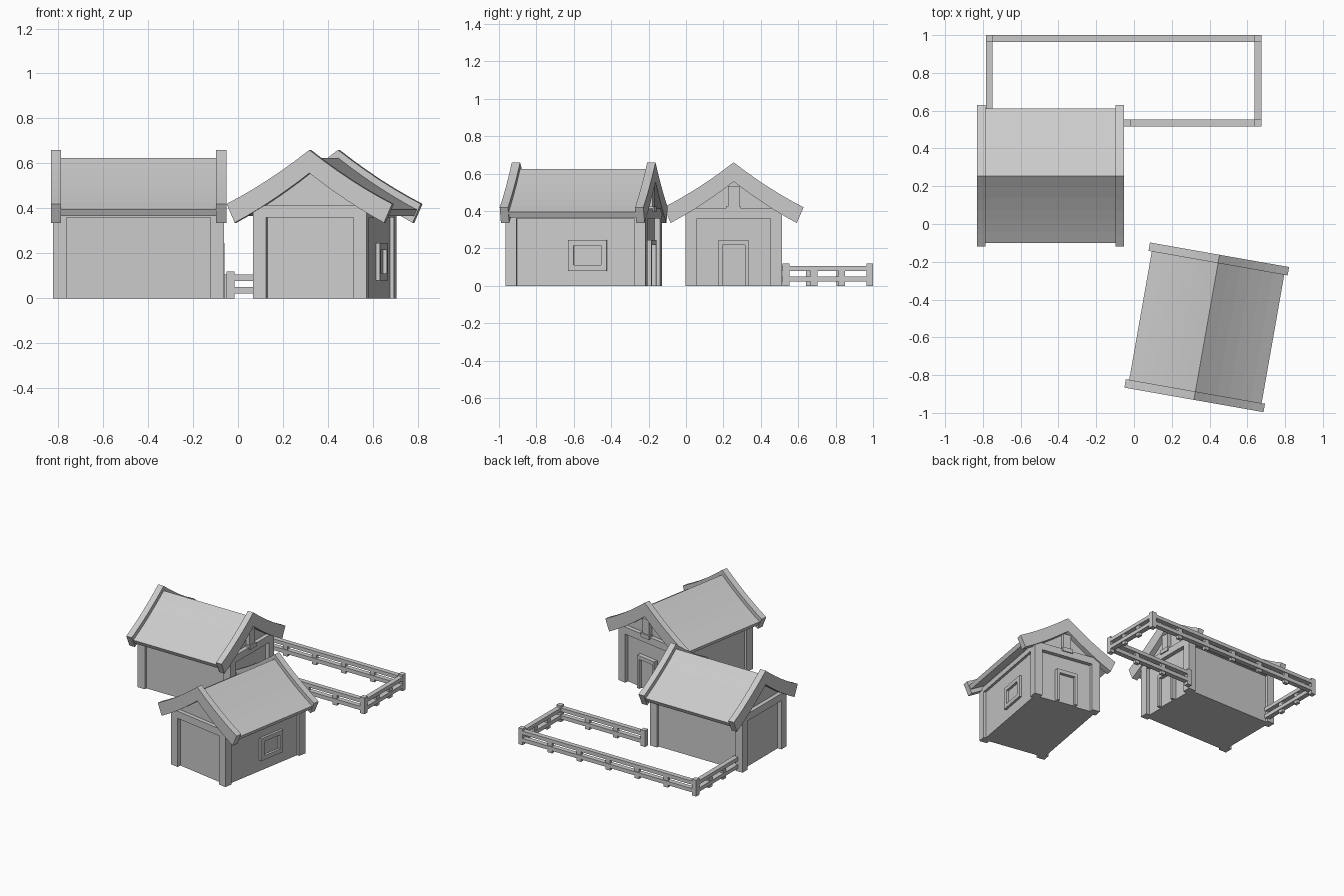
import bpy, bmesh
from math import radians
from mathutils import Matrix, Vector

if "Cube" in bpy.data.objects:
    bpy.data.objects.remove(bpy.data.objects["Cube"])

IDENT = Matrix.Identity(4)


def prism(name, profile, y0, y1, mat=IDENT):
    """Extrude an xz outline from y0 to y1."""
    bm = bmesh.new()
    face = bm.faces.new([bm.verts.new((x, y0, z)) for x, z in profile])
    res = bmesh.ops.extrude_face_region(bm, geom=[face])
    moved = [v for v in res["geom"] if isinstance(v, bmesh.types.BMVert)]
    bmesh.ops.translate(bm, vec=(0, y1 - y0, 0), verts=moved)
    bmesh.ops.recalc_face_normals(bm, faces=bm.faces)
    bm.transform(mat)
    me = bpy.data.meshes.new(name)
    bm.to_mesh(me)
    bm.free()
    ob = bpy.data.objects.new(name, me)
    bpy.context.collection.objects.link(ob)
    return ob


def box(name, x0, x1, y0, y1, z0, z1, mat=IDENT):
    return prism(name, [(x0, z0), (x1, z0), (x1, z1), (x0, z1)], y0, y1, mat)


def slope(top, half, n=6):
    """Swept roof line from the left eave over the ridge to the right eave."""
    ds = [half * i / n for i in range(-n, n + 1)]
    return [(d, top - 0.777 * abs(d) + 0.36 * d * d) for d in ds]


def band(top, half_top, under, half_under):
    return slope(top, half_top) + slope(under, half_under)[::-1]


def house(name, mat, window):
    hw, hl, post = 0.257, 0.38, 0.06
    # walls with gables, set back behind the corner posts
    wall = hw - 0.018
    body = [(-wall, 0)] + slope(0.61, wall) + [(wall, 0)]
    prism(name + "_walls", body, -hl + 0.03, hl - 0.03, mat)
    # corner posts
    for sx in (-1, 1):
        for sy in (-1, 1):
            xs = sorted((sx * hw, sx * (hw - post)))
            ys = sorted((sy * hl, sy * (hl - post)))
            box(name + "_corner_post", *xs, *ys, 0, 0.40, mat)
        # side beams under the eaves
        xs = sorted((sx * hw, sx * (hw - post)))
        box(name + "_side_beam", *xs, -hl, hl, 0.36, 0.40, mat)
    # gable tie beams and curved barge boards
    for sy in (-1, 1):
        ys = sorted((sy * hl, sy * (hl - 0.05)))
        box(name + "_tie_beam", -hw, hw, *ys, 0.36, 0.413, mat)
        ys = sorted((sy * 0.39, sy * 0.345))
        prism(name + "_barge_board", band(0.66, 0.374, 0.557, 0.337), *ys, mat)
    # roof
    prism(name + "_roof", band(0.625, 0.356, 0.59, 0.343), -0.36, 0.36, mat)
    # door with frame
    for sx in (-1, 1):
        xs = sorted((sx * 0.08, sx * 0.06))
        box(name + "_door_jamb", *xs, 0.34, 0.382, 0, 0.245, mat)
    box(name + "_door_lintel", -0.06, 0.06, 0.34, 0.382, 0.218, 0.245, mat)
    box(name + "_door", -0.06, 0.06, 0.34, 0.358, 0, 0.218, mat)
    # short king post with foot above the door
    box(name + "_king_post", -0.03, 0.03, 0.34, 0.38, 0.41, 0.535, mat)
    box(name + "_king_post_foot", -0.04, 0.04, 0.34, 0.388, 0.395, 0.425, mat)
    # window frame on the side wall
    if window:
        a, b, x0, x1 = -0.04, 0.17, wall - 0.01, hw
        box(name + "_window_sill", x0, x1, a, b, 0.08, 0.11, mat)
        box(name + "_window_head", x0, x1, a, b, 0.215, 0.245, mat)
        box(name + "_window_side", x0, x1, a, a + 0.03, 0.11, 0.215, mat)
        box(name + "_window_side", x0, x1, b - 0.03, b, 0.11, 0.215, mat)


def fence_run(p, q, bays):
    """Two rails with evenly spaced stakes between two points."""
    p, q = Vector(p), Vector(q)
    d = q - p
    mat = Matrix.Translation((p.x, p.y, 0)) @ d.to_3d().to_track_quat('Y', 'Z').to_matrix().to_4x4()
    n = d.length
    box("fence_top_rail", -0.018, 0.018, 0, n, 0.078, 0.105, mat)
    box("fence_bottom_rail", -0.018, 0.018, 0, n, 0.022, 0.05, mat)
    for i in range(1, bays):
        y = n * i / bays
        box("fence_stake", -0.012, 0.012, y - 0.018, y + 0.018, 0, 0.09, mat)


house("long_house", Matrix.Translation((-0.442, 0.255, 0)) @ Matrix.Rotation(radians(-90), 4, 'Z'), False)
house("turned_house", Matrix.Translation((0.385, -0.547, 0)) @ Matrix.Rotation(radians(-10), 4, 'Z'), True)

# paddock fence
corners = [(-0.034, 0.535), (0.656, 0.535), (0.656, 0.982), (-0.766, 0.982)]
for x, y in corners:
    box("fence_post", x - 0.018, x + 0.018, y - 0.018, y + 0.018, 0, 0.12)
fence_run(corners[0], corners[1], 3)
fence_run(corners[1], corners[2], 3)
fence_run(corners[2], corners[3], 6)
fence_run(corners[3], (-0.766, 0.50), 3)
